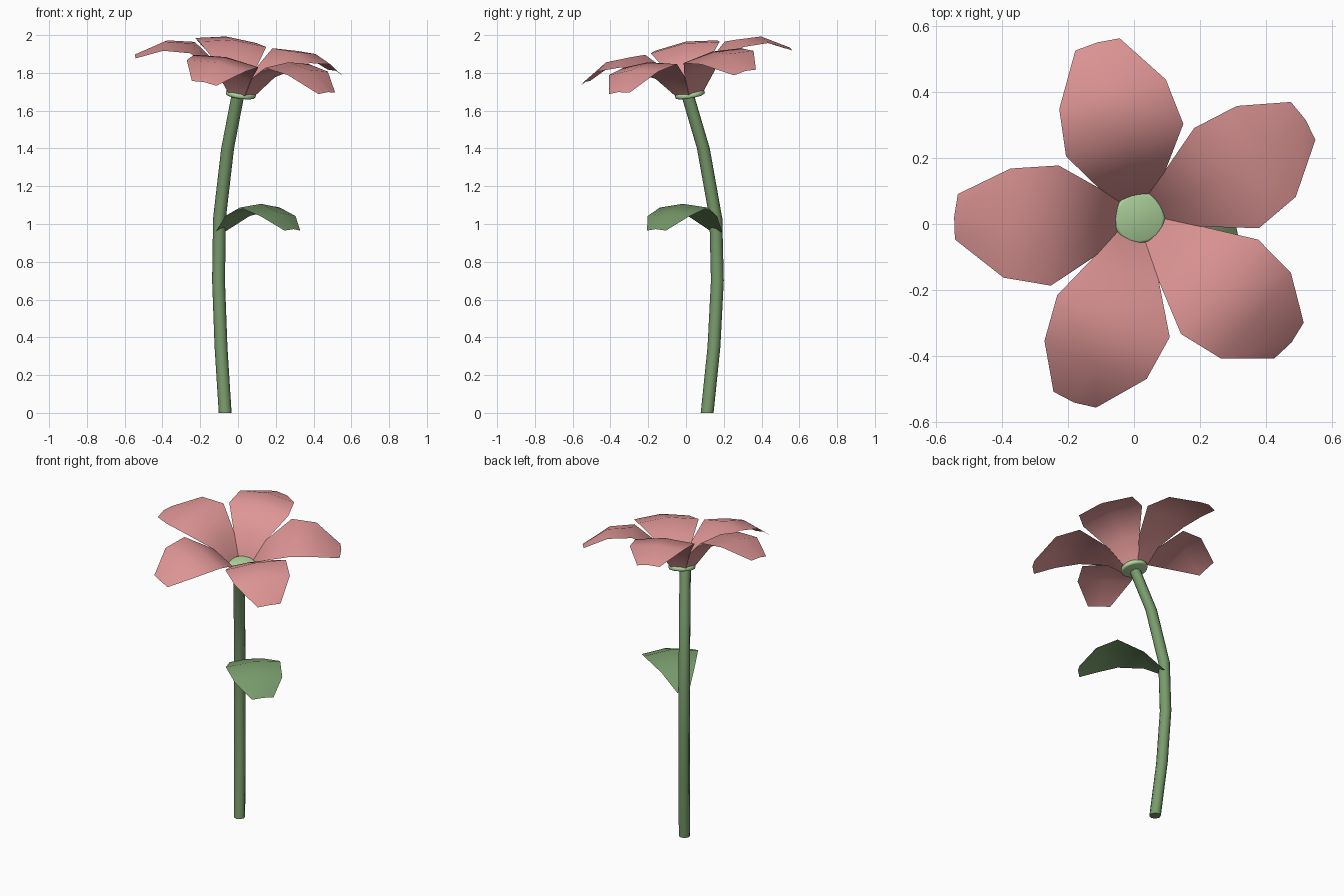
import bpy, bmesh, math
from mathutils import Matrix, Vector

if "Cube" in bpy.data.objects:
    bpy.data.objects.remove(bpy.data.objects["Cube"])


def material(name, rgb):
    m = bpy.data.materials.new(name)
    m.diffuse_color = (*rgb, 1)
    m.use_nodes = True
    m.node_tree.nodes["Principled BSDF"].inputs["Base Color"].default_value = m.diffuse_color
    return m


GREEN = material("stem green", (0.19, 0.33, 0.15))
PINK = material("petal pink", (0.73, 0.30, 0.30))
PALE = material("pale green", (0.44, 0.68, 0.35))


def finish(name, bm, mat, angle=40):
    bmesh.ops.recalc_face_normals(bm, faces=bm.faces)
    me = bpy.data.meshes.new(name)
    bm.to_mesh(me)
    bm.free()
    me.materials.append(mat)
    ob = bpy.data.objects.new(name, me)
    bpy.context.collection.objects.link(ob)
    bpy.ops.object.select_all(action='DESELECT')
    ob.select_set(True)
    bpy.context.view_layer.objects.active = ob
    bpy.ops.object.shade_smooth_by_angle(angle=math.radians(angle))
    return ob


def blade(name, rows, mat, matrix):
    """Arched thin sheet along +x; rows are (distance, height, half width)."""
    bm = bmesh.new()
    grid = []
    for r, h, w in rows:
        mid = (r + 0.008, h + 0.12 * w, 0)
        grid.append([bm.verts.new(matrix @ Vector(p)) for p in
                     ((r, -w, h), (mid[0], 0, mid[1]), (r, w, h))])
    for a, b in zip(grid, grid[1:]):
        for i in range(2):
            bm.faces.new((a[i], b[i], b[i + 1], a[i + 1]))
    # Keep the upper side as the front side
    ob = finish(name, bm, mat, 60)
    if sum(p.normal.z for p in ob.data.polygons) < 0:
        ob.data.flip_normals()
    return ob


# Stem: eight-sided rings along a gentle bend
path = [(-0.068, 0.112, 0), (-0.09, 0.148, 0.35), (-0.103, 0.166, 0.7),
        (-0.098, 0.158, 1.03), (-0.055, 0.092, 1.4), (0.0, 0.008, 1.685)]
bm = bmesh.new()
rings = [[bm.verts.new((x + 0.034 * math.cos(a), y + 0.034 * math.sin(a), z))
          for a in (math.tau * k / 8 for k in range(8))] for x, y, z in path]
for a, b in zip(rings, rings[1:]):
    for i in range(8):
        j = (i + 1) % 8
        bm.faces.new((a[i], a[j], b[j], b[i]))
bm.faces.new(rings[0])
bm.faces.new(rings[-1])
finish("stem", bm, GREEN, 50)

# Tilted frame of the flower head
tilt = Vector((0, 0, 1)).rotation_difference(Vector((0.13, -0.175, 1))).to_matrix().to_4x4()
head = Matrix.Translation((0.015, 0.02, 1.688)) @ tilt

# Flower centre: rounded disc
bm = bmesh.new()
bmesh.ops.create_cone(bm, cap_ends=True, segments=16, radius1=0.08, radius2=0.08, depth=0.028)
rim = [e for e in bm.edges if abs(e.verts[0].co.z - e.verts[1].co.z) < 1e-4]
bmesh.ops.bevel(bm, geom=rim, offset=0.01, segments=2, profile=0.5, affect='EDGES')
bm.transform(head)
finish("flower_centre", bm, PALE, 50)

# Five petals around the disc
petal = [(0.06, 0.0, 0.045), (0.135, 0.115, 0.1), (0.285, 0.212, 0.185),
         (0.43, 0.203, 0.168), (0.575, 0.125, 0.07)]
for k in range(5):
    spin = Matrix.Rotation(math.radians(33 + 72 * k), 4, 'Z')
    blade(f"petal_{k + 1}", petal, PINK, head @ spin)

# Leaf arching from the stem
leaf = [(0.0, 0.0, 0.035), (0.12, 0.085, 0.1), (0.275, 0.13, 0.165),
        (0.40, 0.085, 0.145), (0.50, 0.008, 0.065)]
blade("leaf", leaf, GREEN,
      Matrix.Translation((-0.095, 0.165, 0.957)) @ Matrix.Rotation(math.radians(-40), 4, 'Z'))
